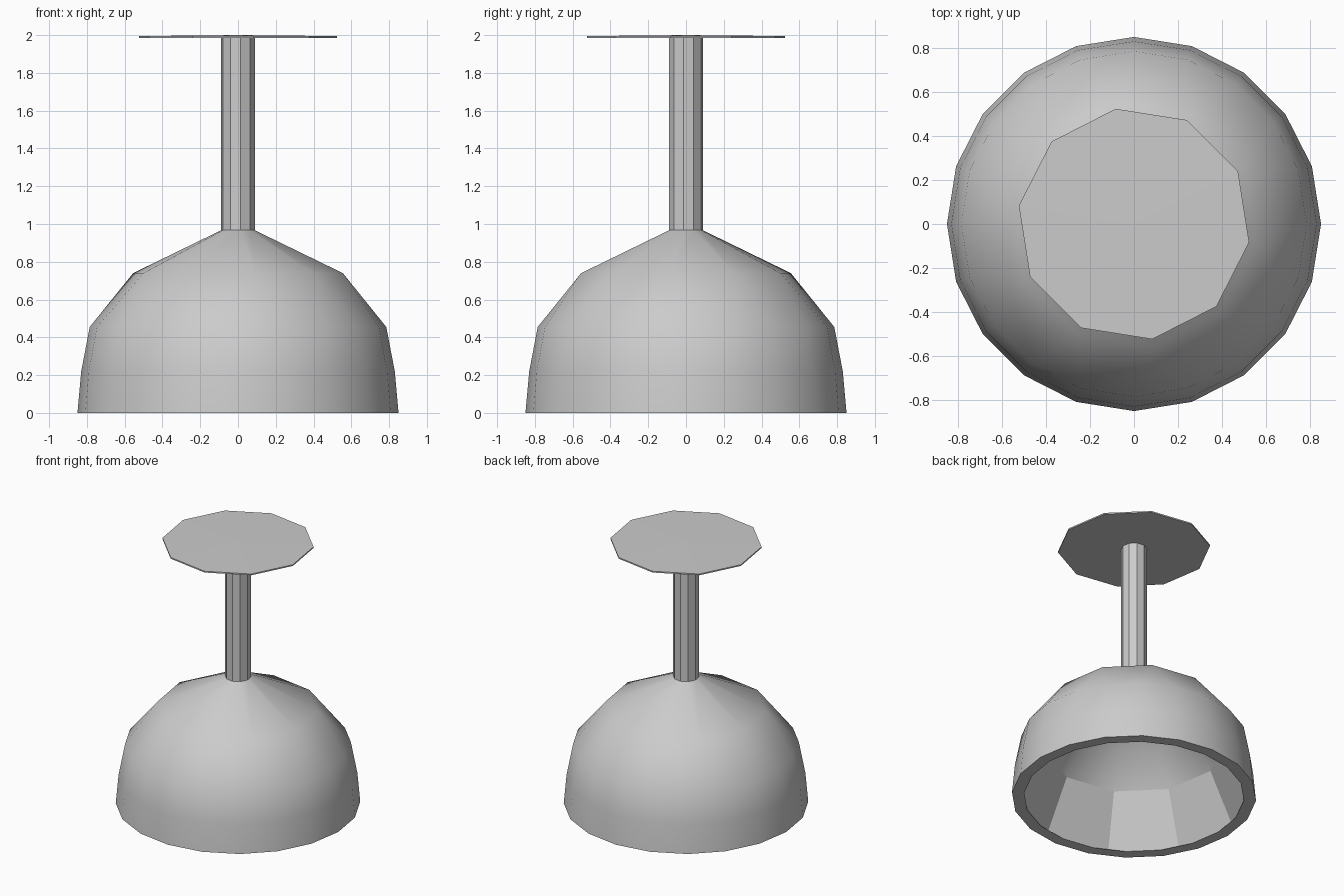
import bpy, bmesh
from math import sin, cos, radians

if "Cube" in bpy.data.objects:
    bpy.data.objects.remove(bpy.data.objects["Cube"])


def ring(bm, r, z, sides):
    # 20-sided rings start on +x; 10-sided rings sit half a step between them
    start = 0 if sides == 20 else -9
    out = []
    for i in range(sides):
        a = radians(start + i * 360 / sides)
        out.append(bm.verts.new((r * cos(a), r * sin(a), z)))
    return out


def face(bm, verts, smooth):
    bm.faces.new(verts).smooth = smooth


def bridge(bm, a, b, smooth=False):
    # a = lower/outer ring; handles equal counts and the 20 -> 10 reduction
    n = len(b)
    if len(a) == n:
        for i in range(n):
            j = (i + 1) % n
            face(bm, (a[i], a[j], b[j], b[i]), smooth)
    else:
        for k in range(n):
            face(bm, (a[2 * k - 1], a[2 * k], b[k]), smooth)
            face(bm, (a[2 * k], a[2 * k + 1], b[(k + 1) % n], b[k]), smooth)


def sharpen(bm, verts):
    for i, v in enumerate(verts):
        e = bm.edges.get((v, verts[i - 1]))
        if e:
            e.smooth = False


def finish(bm, name):
    me = bpy.data.meshes.new(name)
    bm.to_mesh(me)
    bm.free()
    ob = bpy.data.objects.new(name, me)
    bpy.context.collection.objects.link(ob)
    return ob


# Upturned bowl: smooth outer shell, thick flat rim, faceted cavity
bm = bmesh.new()
outer = [ring(bm, r, z, n) for r, z, n in
         ((0.85, 0, 20), (0.83, 0.22, 20), (0.785, 0.455, 20),
          (0.562, 0.74, 10), (0.09, 0.967, 10))]
for lo, hi in zip(outer, outer[1:]):
    bridge(bm, lo, hi, True)
sharpen(bm, outer[0])
sharpen(bm, outer[-1])
rim = ring(bm, 0.765, 0, 20)
bridge(bm, rim, outer[0])

# Cavity starts just behind the rim's inner edge
cavity = [ring(bm, r, z, 10) for r, z in
          ((0.80, 0.001), (0.62, 0.39), (0.45, 0.63), (0.05, 0.83))]
for i, (lo, hi) in enumerate(zip(cavity, cavity[1:])):
    bridge(bm, hi, lo, i > 0)
sharpen(bm, cavity[1])
face(bm, list(reversed(cavity[-1])), True)
finish(bm, "bowl")

# Ten-sided stem
bm = bmesh.new()
bridge(bm, ring(bm, 0.09, 0.965, 10), ring(bm, 0.09, 1.988, 10))
finish(bm, "stem")

# Thin ten-sided foot plate with a very slight rise to the middle
bm = bmesh.new()
under, top = ring(bm, 0.53, 1.985, 10), ring(bm, 0.53, 1.995, 10)
bridge(bm, under, top)
face(bm, list(reversed(under)), False)
centre = bm.verts.new((0, 0, 2.0))
for i in range(10):
    face(bm, (top[i], top[(i + 1) % 10], centre), False)
finish(bm, "foot_plate")
